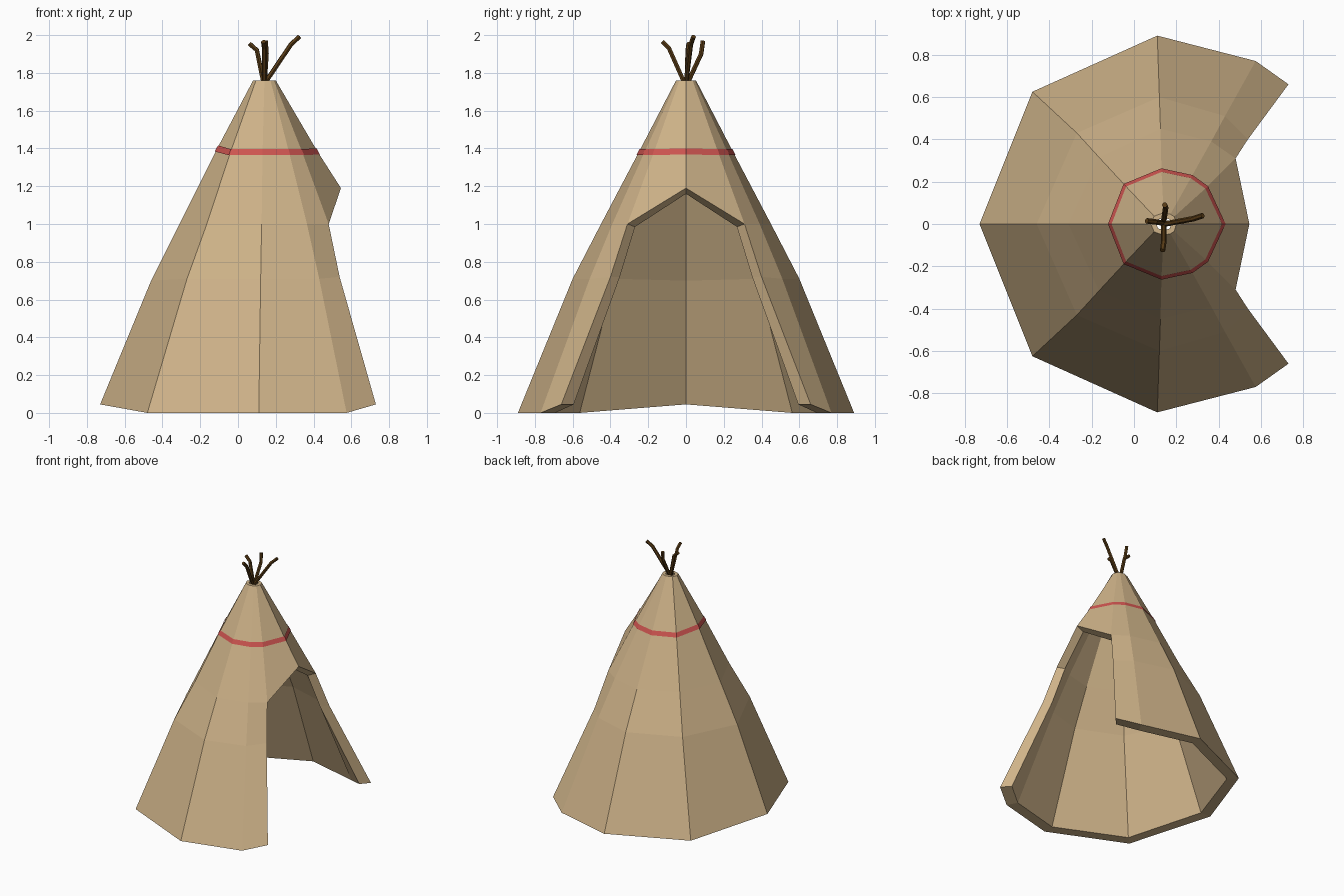
import bpy, bmesh
from mathutils import Vector

if "Cube" in bpy.data.objects:
    bpy.data.objects.remove(bpy.data.objects["Cube"])

CX = 0.14  # axis of the cone


def material(name, rgb):
    m = bpy.data.materials.new(name)
    m.diffuse_color = (*rgb, 1)
    m.use_nodes = True
    m.node_tree.nodes["Principled BSDF"].inputs["Base Color"].default_value = m.diffuse_color
    return m


hide_mat = material("hide", (0.62, 0.45, 0.25))
red_mat = material("red_paint", (0.62, 0.09, 0.08))
wood_mat = material("wood", (0.10, 0.045, 0.008))


def finish(name, bm, mat):
    bmesh.ops.remove_doubles(bm, verts=bm.verts, dist=1e-5)
    bmesh.ops.recalc_face_normals(bm, faces=bm.faces)
    me = bpy.data.meshes.new(name)
    bm.to_mesh(me)
    bm.free()
    me.materials.append(mat)
    ob = bpy.data.objects.new(name, me)
    bpy.context.collection.objects.link(ob)


def offset(p, d):
    # move a point toward (d > 0) or away from the cone axis
    v = Vector((p[0] - CX, p[1], 0))
    return Vector(p) - v.normalized() * d


# Half rings from the back column round to the door, bottom to top
rings = [
    [(-.73, 0, .045), (-.48, .625, 0), (.11, .89, 0), (.575, .77, 0), (.73, .66, .045)],
    [(-.46, 0, .70), (-.27, .43, .71), (.12, .60, .71), (.43, .51, .71), (.538, .40, .72)],
    [(-.31, 0, 1.0), (-.165, .315, 1.0), (.125, .45, 1.0), (.365, .39, 1.0), (.48, .31, 1.0)],
    [(-.11, 0, 1.40), (-.04, .18, 1.38), (.13, .25, 1.38), (.27, .22, 1.38), (.34, .17, 1.38), (.42, 0, 1.385)],
    [(.08, 0, 1.76), (.095, .037, 1.76), (.14, .053, 1.76), (.172, .046, 1.76), (.19, .035, 1.76), (.20, 0, 1.76)],
]
APEX = (.545, 0, 1.19)
rings[2].append(APEX)  # top of the door
THICK = [.088, .07, .06, .05, .025]


def inner(r, c):
    p = offset(rings[r][c], THICK[r])
    if r == 2 and c >= 4:
        p.z -= .03 if c == 5 else .015
    return p


# Tent shell: outer skin, inner skin and the rim joining them
bm = bmesh.new()
for s in (1, -1):
    def face(pts):
        bm.faces.new([bm.verts.new((p[0], p[1] * s, p[2])) for p in pts])

    def rim(a, b):
        face([rings[a[0]][a[1]], rings[b[0]][b[1]], inner(*b), inner(*a)])

    for r in range(4):
        for c in range(4 if r < 2 else 5):
            ids = [(r, c), (r, c + 1), (r + 1, c + 1), (r + 1, c)]
            if r < 2 or c < 4 or r == 3:
                face([rings[i][j] for i, j in ids])
                face([inner(*i) for i in ids])
            elif r == 2:  # panel above the door
                face([rings[i][j] for i, j in ids])
                face([inner(*i) for i in ids])
    for c in range(4):
        rim((0, c), (0, c + 1))
    for c in range(5):
        rim((4, c), (4, c + 1))
    rim((0, 4), (1, 4))
    rim((1, 4), (2, 4))
    rim((2, 4), (2, 5))
finish("tent_shell", bm, hide_mat)

# Painted band
bm = bmesh.new()
loop = rings[3] + [(x, -y, z) for x, y, z in rings[3][4:0:-1]]
for i, p in enumerate(loop):
    q = loop[(i + 1) % len(loop)]
    lo, hi = Vector((0, 0, -.016)), Vector((0, 0, .016))
    bm.faces.new([bm.verts.new(v) for v in (
        offset(p, -.013) + lo, offset(q, -.013) + lo,
        offset(q, .004) + hi, offset(p, .004) + hi)])
finish("painted_band", bm, red_mat)

# Pole tips crossing above the smoke hole
poles = [
    [(.145, 0, 1.75), (.28, .025, 1.95), (.325, .04, 1.992)],
    [(.135, .005, 1.75), (.10, .01, 1.92), (.06, .015, 1.955)],
    [(.14, .01, 1.75), (.15, .08, 1.90), (.145, .09, 1.97)],
    [(.14, -.01, 1.75), (.14, -.09, 1.93), (.135, -.125, 1.965)],
]
for n, pts in enumerate(poles):
    cu = bpy.data.curves.new("pole_%d" % (n + 1), 'CURVE')
    cu.dimensions = '3D'
    cu.bevel_depth = .013
    cu.bevel_resolution = 1
    cu.use_fill_caps = True
    sp = cu.splines.new('POLY')
    sp.points.add(len(pts) - 1)
    for pt, co in zip(sp.points, pts):
        pt.co = (*co, 1)
    sp.use_smooth = False
    cu.materials.append(wood_mat)
    bpy.context.collection.objects.link(bpy.data.objects.new(cu.name, cu))
